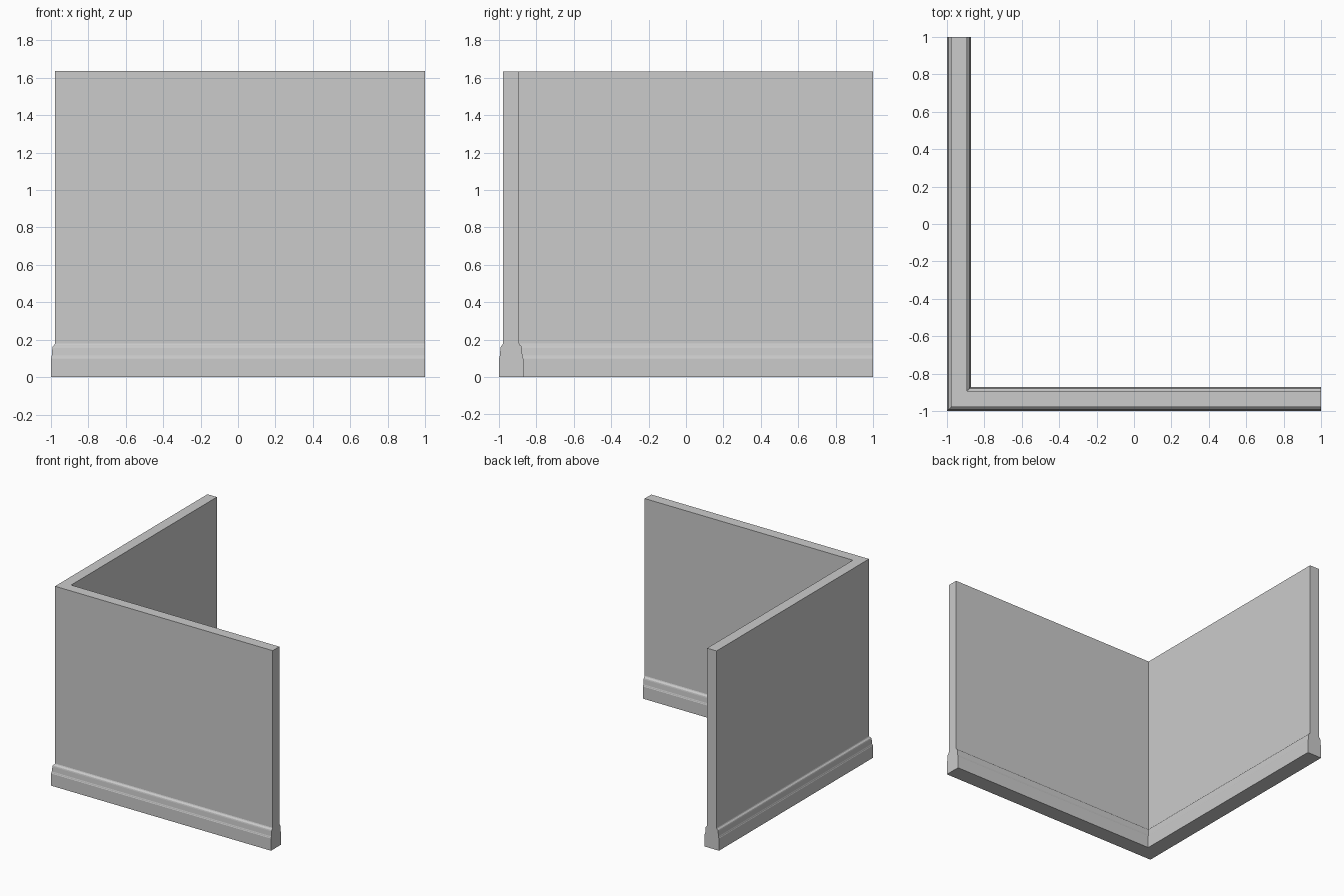
import bpy, bmesh

if "Cube" in bpy.data.objects:
    bpy.data.objects.remove(bpy.data.objects["Cube"])


def corner_sweep(name, profile):
    """Sweep a closed (inset, z) section along an L with a mitred corner and capped ends."""
    bm = bmesh.new()
    start = [bm.verts.new((-1 + d, 1, z)) for d, z in profile]
    mitre = [bm.verts.new((-1 + d, -1 + d, z)) for d, z in profile]
    end = [bm.verts.new((1, -1 + d, z)) for d, z in profile]
    n = len(profile)
    for a, b in ((start, mitre), (mitre, end)):
        for i in range(n):
            j = (i + 1) % n
            bm.faces.new((a[i], a[j], b[j], b[i]))
    bm.faces.new(start)
    bm.faces.new(end)
    bmesh.ops.recalc_face_normals(bm, faces=bm.faces)
    mesh = bpy.data.meshes.new(name)
    bm.to_mesh(mesh)
    bm.free()
    obj = bpy.data.objects.new(name, mesh)
    bpy.context.collection.objects.link(obj)
    return obj


BASE_W, BASE_H = 0.13, 0.18
LIP, WALL_H = 0.022, 1.635

# Moulded skirting: same profile on the outer and inner side
outer = [(0, 0), (0, 0.100), (0.002, 0.104), (0.003, 0.110), (0.005, 0.116),
         (0.008, 0.155), (0.010, 0.164), (0.014, 0.169), (0.019, 0.173), (LIP, BASE_H)]
inner = [(BASE_W - d, z) for d, z in reversed(outer)]
corner_sweep("skirting", outer + inner)

# Plain wall panels standing on the skirting
corner_sweep("wall", [(LIP, BASE_H), (LIP, WALL_H),
                      (BASE_W - LIP, WALL_H), (BASE_W - LIP, BASE_H)])
